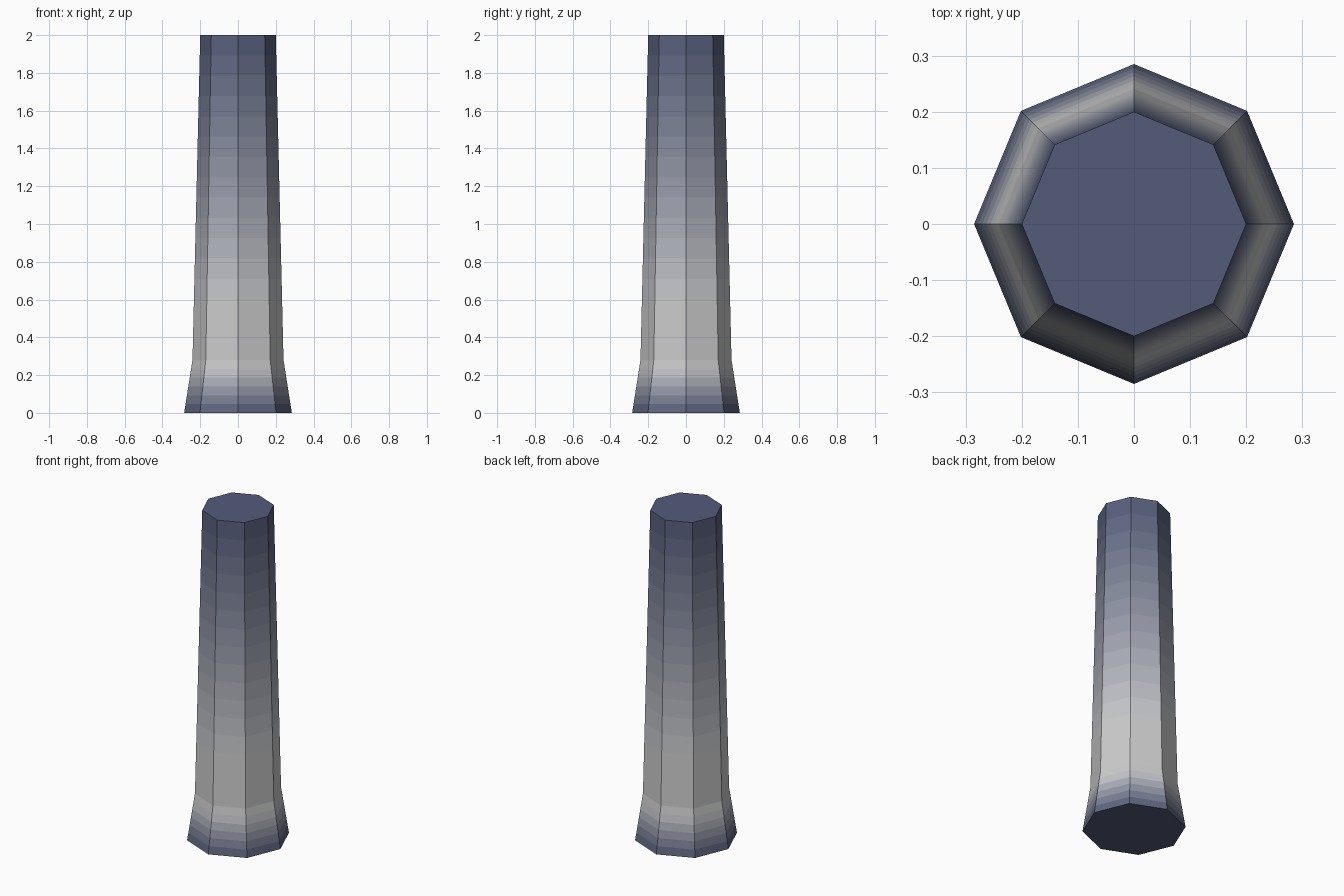
import bpy, bmesh
from math import cos, sin, pi

if "Cube" in bpy.data.objects:
    bpy.data.objects.remove(bpy.data.objects["Cube"])

SIDES = 8
BLUE = (0.33, 0.36, 0.47)
GREY = (0.90, 0.90, 0.89)
# (height, radius) of foot, collar and top
FOOT, COLLAR, TOP = (0.0, 0.285), (0.28, 0.241), (2.0, 0.2)


def mix(a, b, t):
    return tuple(p + (q - p) * t for p, q in zip(a, b))


def material(name, shade):
    mat = bpy.data.materials.new(name)
    mat.diffuse_color = (*[c ** 2.2 for c in shade], 1)
    mat.use_nodes = True
    mat.node_tree.nodes["Principled BSDF"].inputs["Base Color"].default_value = mat.diffuse_color
    return mat


# Profile bands, each with its step of the blue-grey-blue fade
def bands(start, end, c0, c1, count):
    return [(mix(start, end, (i + 1) / count), mix(c0, c1, (i + 0.5) / count))
            for i in range(count)]


steps = bands(FOOT, COLLAR, BLUE, GREY, 6) + bands(COLLAR, TOP, GREY, BLUE, 16)

mesh = bpy.data.meshes.new("column")
column = bpy.data.objects.new("column", mesh)
bpy.context.collection.objects.link(column)
mesh.materials.append(material("end_blue", BLUE))
bm = bmesh.new()


def ring(z, r):
    return [bm.verts.new((r * cos(2 * pi * k / SIDES), r * sin(2 * pi * k / SIDES), z))
            for k in range(SIDES)]


# Bottom cap, tapered octagonal sides, top cap
lower = ring(*FOOT)
bm.faces.new(lower[::-1])
for i, (point, shade) in enumerate(steps, 1):
    mesh.materials.append(material(f"fade_{i}", shade))
    upper = ring(*point)
    for k in range(SIDES):
        n = (k + 1) % SIDES
        face = bm.faces.new((lower[k], lower[n], upper[n], upper[k]))
        face.material_index = i
    lower = upper
bm.faces.new(lower)

bm.to_mesh(mesh)
bm.free()
